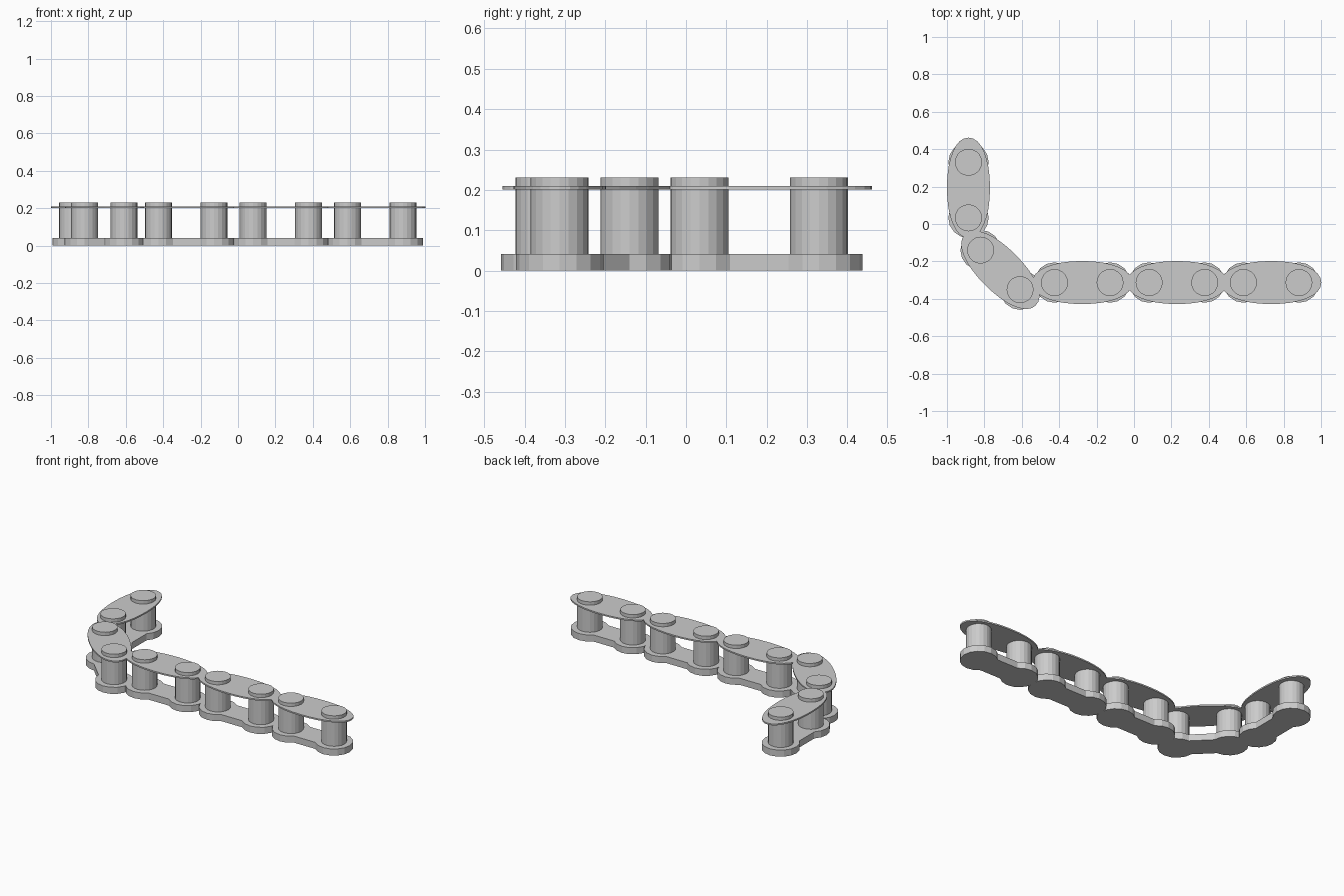
import bpy, bmesh
from math import sin, cos, pi, atan2, hypot, radians, copysign

if "Cube" in bpy.data.objects:
    bpy.data.objects.remove(bpy.data.objects["Cube"])

# pin positions of each link (x, y), two per link
LINKS = [
    ((0.585, -0.313), (0.882, -0.313)),
    ((0.081, -0.313), (0.378, -0.313)),
    ((-0.425, -0.313), (-0.128, -0.313)),
    ((-0.82, -0.14), (-0.609, -0.351)),
    ((-0.885, 0.033), (-0.885, 0.33)),
]


def prism(name, outline, z0, z1, centre, angle=0.0):
    """Extrude a closed 2D outline between two heights."""
    bm = bmesh.new()
    low = [bm.verts.new((x, y, z0)) for x, y in outline]
    high = [bm.verts.new((x, y, z1)) for x, y in outline]
    bm.faces.new(low[::-1])
    bm.faces.new(high)
    n = len(outline)
    for i in range(n):
        j = (i + 1) % n
        bm.faces.new((low[i], low[j], high[j], high[i]))
    mesh = bpy.data.meshes.new(name)
    bm.to_mesh(mesh)
    bm.free()
    ob = bpy.data.objects.new(name, mesh)
    ob.location = (centre[0], centre[1], 0)
    ob.rotation_euler.z = angle
    bpy.context.collection.objects.link(ob)
    return ob


def circle(r, n):
    return [(r * cos(2 * pi * i / n), r * sin(2 * pi * i / n)) for i in range(n)]


def oval(a, b, n=32, power=2.15):
    """Slightly squared ellipse."""
    pts = []
    for i in range(n):
        c, s = cos(2 * pi * i / n), sin(2 * pi * i / n)
        pts.append((copysign(a * abs(c) ** (2 / power), c),
                    copysign(b * abs(s) ** (2 / power), s)))
    return pts


def dog_bone(half, r, sweep=135, n=12):
    """Two round ends joined by a narrower straight waist."""
    right = []
    for i in range(n + 1):
        t = radians(-sweep + 2 * sweep * i / n)
        right.append((half + r * cos(t), r * sin(t)))
    return right + [(-x, -y) for x, y in right]


for k, (p, q) in enumerate(LINKS, 1):
    mid = ((p[0] + q[0]) / 2, (p[1] + q[1]) / 2)
    ang = atan2(q[1] - p[1], q[0] - p[0])
    half = hypot(q[0] - p[0], q[1] - p[1]) / 2
    # thick lower plate with waist
    prism(f"lower_plate_{k}", dog_bone(half, 0.108), 0.0, 0.041, mid, ang)
    # thin oval upper plate; the end link sits a little further out
    top_mid = (mid[0], mid[1] + (0.012 if k == 5 else 0))
    prism(f"upper_plate_{k}", oval(0.268, 0.115), 0.201, 0.21, top_mid, ang)
    # pins passing through the upper plate
    for side, c in (("a", p), ("b", q)):
        prism(f"pin_{k}_{side}", circle(0.072, 20), 0.03, 0.231, c)
